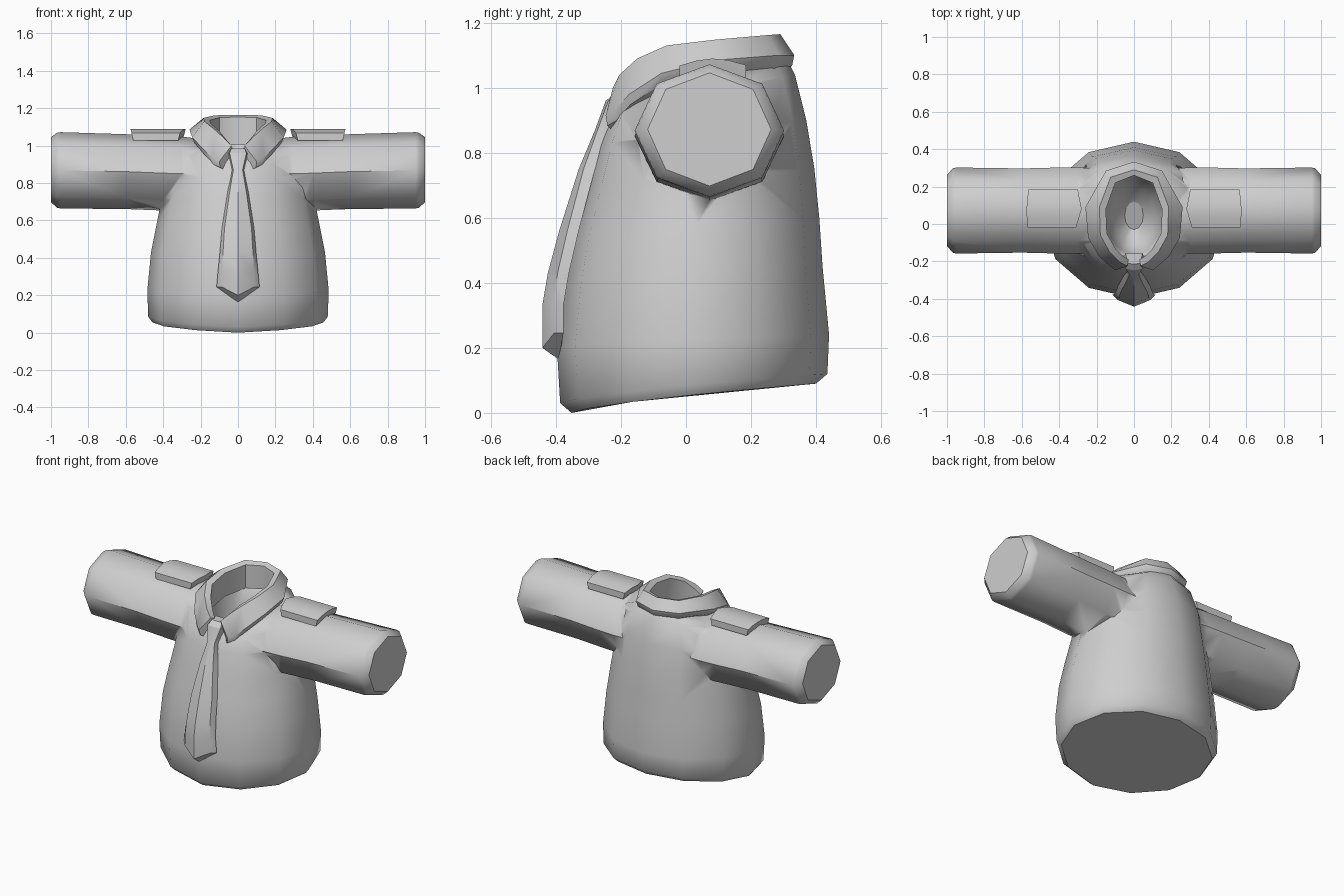
import bpy, bmesh, math

cube = bpy.data.objects.get("Cube")
if cube:
    bpy.data.objects.remove(cube, do_unlink=True)

grey = bpy.data.materials.new("grey cloth")
grey.use_nodes = True
grey.diffuse_color = (0.62, 0.62, 0.62, 1)
grey.node_tree.nodes["Principled BSDF"].inputs["Base Color"].default_value = (0.62, 0.62, 0.62, 1)


def loft(name, rings, angle, mirror=False, cap_start=True):
    """Join closed rings of points into one skin with flat end caps."""
    bm = bmesh.new()
    loops = [[bm.verts.new(p) for p in ring] for ring in rings]
    n = len(loops[0])
    for a, b in zip(loops, loops[1:]):
        for i in range(n):
            j = (i + 1) % n
            bm.faces.new((a[i], a[j], b[j], b[i]))
    caps = [bm.faces.new(loops[-1])]
    if cap_start:
        caps.append(bm.faces.new(loops[0]))
    bmesh.ops.recalc_face_normals(bm, faces=bm.faces)
    mesh = bpy.data.meshes.new(name)
    bm.to_mesh(mesh)
    bm.free()
    mesh.materials.append(grey)
    ob = bpy.data.objects.new(name, mesh)
    bpy.context.collection.objects.link(ob)
    bpy.ops.object.select_all(action="DESELECT")
    ob.select_set(True)
    bpy.context.view_layer.objects.active = ob
    bpy.ops.object.shade_smooth_by_angle(angle=math.radians(angle))
    for face in list(mesh.polygons)[-len(caps):]:
        face.use_smooth = False
    if mirror:
        mod = ob.modifiers.new("Mirror", "MIRROR")
        mod.use_clip = True
    return ob


# Sleeves: eight-sided tubes that run into the body
def sleeve_ring(x, zc, ry, rz):
    return [(x, 0.072 + ry * math.sin(math.tau * i / 8),
             zc + rz * math.cos(math.tau * i / 8)) for i in range(8)]


sleeve = [
    (0.19, 0.85, 0.225, 0.185),
    (0.3, 0.85, 0.23, 0.198),
    (0.4, 0.853, 0.23, 0.2),
    (0.6, 0.861, 0.225, 0.2),
    (0.95, 0.868, 0.23, 0.204),
    (0.968, 0.868, 0.226, 0.2),
    (1.0, 0.872, 0.19, 0.174),
]
sleeves = loft("sleeves", [sleeve_ring(*r) for r in sleeve], 50, mirror=True)


# Torso: twelve-sided tilted rings, folding inward into the neck opening
def torso_ring(z_front, z_back, y_front, y_back, half_width):
    ring = []
    for i in range(12):
        a = math.tau * i / 12
        t = (1 - math.cos(a)) / 2
        ring.append((half_width * math.sin(a),
                     y_front + (y_back - y_front) * t,
                     z_front + (z_back - z_front) * t ** 0.7))
    return ring


torso = [
    (0.0, 0.09, -0.352, 0.40, 0.458),
    (0.03, 0.12, -0.387, 0.435, 0.48),
    (0.2, 0.24, -0.397, 0.44, 0.485),
    (0.4, 0.45, -0.375, 0.42, 0.465),
    (0.55, 0.6, -0.345, 0.41, 0.435),
    (0.7, 0.75, -0.305, 0.395, 0.405),
    (0.82, 0.9, -0.27, 0.37, 0.39),
    (0.9, 1.04, -0.235, 0.335, 0.33),
    (0.935, 1.08, -0.21, 0.315, 0.21),
    (0.92, 1.06, -0.19, 0.285, 0.17),
    (0.8, 0.92, -0.165, 0.255, 0.145),
    (0.7, 0.8, -0.11, 0.2, 0.11),
    (0.67, 0.73, -0.03, 0.12, 0.05),
]
body = loft("shirt_body", [torso_ring(*r) for r in torso], 50)

# Weld the sleeves to the torso so the cloth shades as one piece
weld = body.modifiers.new("Weld sleeves", "BOOLEAN")
weld.operation = "UNION"
weld.solver = "EXACT"
weld.object = sleeves
bpy.ops.object.modifier_apply(modifier=weld.name)
bpy.data.objects.remove(sleeves, do_unlink=True)

# Shoulder straps: crowned plates with a pointed inner end
straps = []
for y, x_in, x_out, z in [(-0.02, 0.31, 0.57, 1.068), (0.03, 0.295, 0.573, 1.083),
                          (0.08, 0.28, 0.575, 1.09), (0.13, 0.29, 0.57, 1.085),
                          (0.185, 0.3, 0.565, 1.07)]:
    straps.append([(x_in, y, z), (x_out, y, z), (x_out - 0.01, y, z - 0.04),
                   (x_in + 0.01, y, z - 0.04)])
loft("shoulder_straps", straps, 30, mirror=True)

# Collar: folded band running from the back centre to the front wing tip
# each station: inner edge xy, fold xyz, outer edge xyz
collar = [
    ((0, 0.26), (0, 0.29, 1.165), (0, 0.333, 1.10)),
    ((0.1, 0.22), (0.125, 0.25, 1.162), (0.15, 0.285, 1.10)),
    ((0.15, 0.08), (0.185, 0.09, 1.148), (0.26, 0.09, 1.085)),
    ((0.145, -0.05), (0.18, -0.06, 1.13), (0.245, -0.075, 1.045)),
    ((0.1, -0.13), (0.13, -0.15, 1.09), (0.185, -0.175, 0.98)),
    ((0.06, -0.17), (0.075, -0.205, 1.04), (0.135, -0.22, 0.93)),
    ((0.03, -0.19), (0.035, -0.225, 1.0), (0.1, -0.247, 0.915)),
]
rings = []
for (ix, iy), fold, outer in collar:
    rings.append([(ix, iy, fold[2] - 0.16), (ix, iy, fold[2] - 0.012), fold, outer,
                  (outer[0] * 0.95, outer[1] * 0.98, outer[2] - 0.032)])
loft("collar", rings, 42, mirror=True, cap_start=False)

# Tie: knot, neck and widening blade, with a soft centre ridge
tie = [  # z, ridge y, front half width, back half width, ridge height, depth
    (0.985, -0.215, 0.035, 0.045, 0.005, 0.06),
    (0.96, -0.247, 0.045, 0.055, 0.008, 0.07),
    (0.87, -0.28, 0.025, 0.035, 0.008, 0.05),
    (0.75, -0.33, 0.045, 0.056, 0.015, 0.05),
    (0.56, -0.39, 0.072, 0.086, 0.025, 0.06),
    (0.43, -0.425, 0.08, 0.097, 0.03, 0.065),
    (0.33, -0.442, 0.085, 0.107, 0.035, 0.065),
    (0.245, -0.442, 0.088, 0.115, 0.036, 0.065),
]
rings = [[(-f, y + r, z), (0, y, z), (f, y + r, z),
          (b, y + d, z), (0, y + d, z), (-b, y + d, z)]
         for z, y, f, b, r, d in tie]
# pointed tip
rings.append([(-0.004, -0.44, 0.202), (0, -0.442, 0.2), (0.004, -0.44, 0.202),
              (0.004, -0.392, 0.165), (0, -0.39, 0.165), (-0.004, -0.392, 0.165)])
loft("tie", rings, 30)
